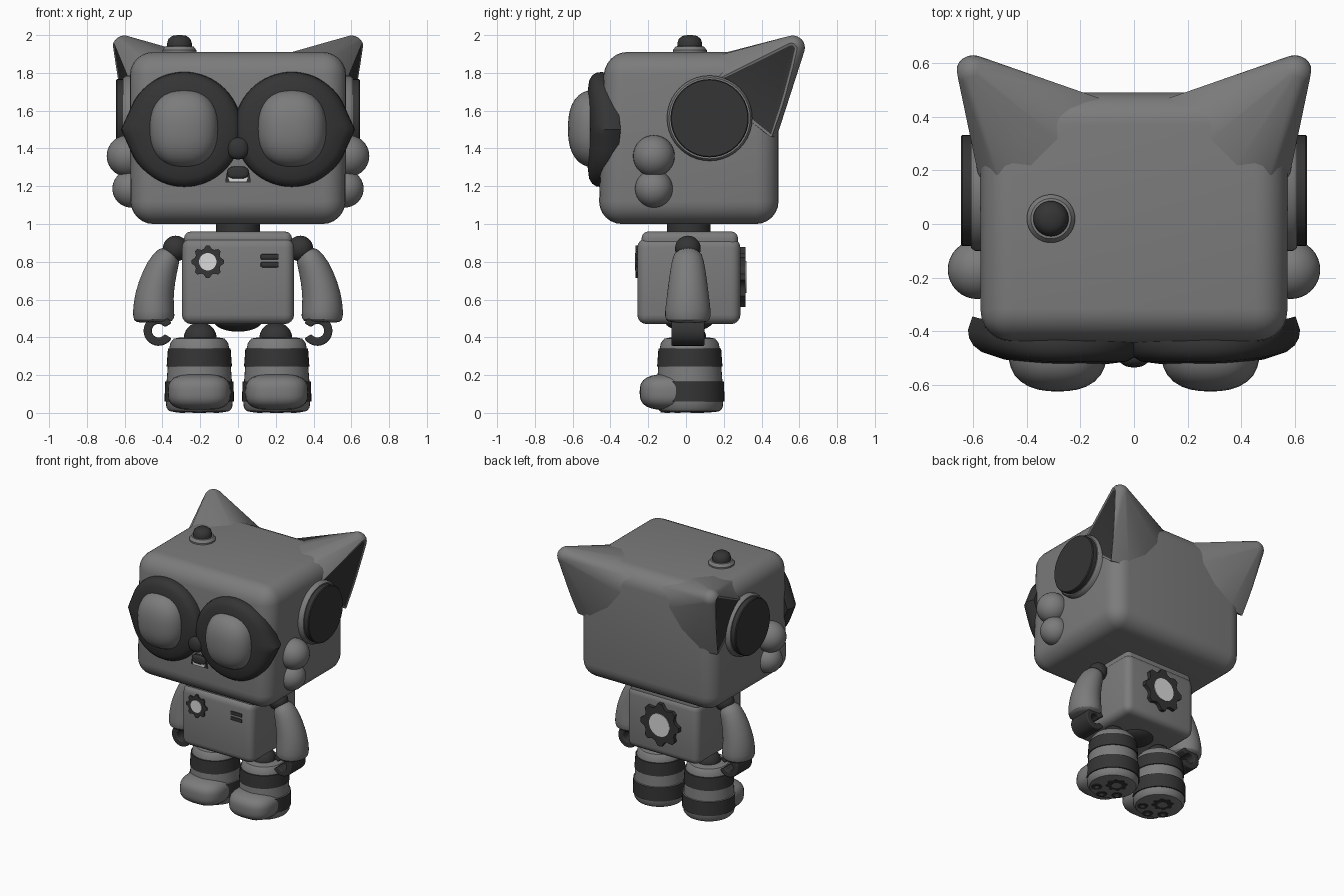
import bpy, bmesh, math
from math import sin, cos, pi, radians
from mathutils import Vector

if "Cube" in bpy.data.objects:
    bpy.data.objects.remove(bpy.data.objects["Cube"])


def material(name, v):
    m = bpy.data.materials.new(name)
    m.diffuse_color = (v, v, v, 1)
    m.use_nodes = True
    m.node_tree.nodes["Principled BSDF"].inputs["Base Color"].default_value = m.diffuse_color
    return m


GREY = material("mid grey", 0.2)
DARK = material("dark grey", 0.035)
WHITE = material("pale grey", 0.7)


def finish(name, bm, *mats):
    bmesh.ops.recalc_face_normals(bm, faces=bm.faces[:])
    me = bpy.data.meshes.new(name)
    bm.to_mesh(me)
    bm.free()
    for m in mats:
        me.materials.append(m)
    ob = bpy.data.objects.new(name, me)
    bpy.context.collection.objects.link(ob)
    return ob


def rounded_box(name, lo, hi, bevel, mat, seg=5, shape=None):
    bm = bmesh.new()
    bmesh.ops.create_cube(bm, size=1)
    lo, hi = Vector(lo), Vector(hi)
    for v in bm.verts:
        v.co = (lo + hi) / 2 + v.co * (hi - lo)
    bmesh.ops.bevel(bm, geom=bm.edges[:], offset=bevel, segments=seg,
                    profile=0.5, affect='EDGES')
    if shape:
        for v in bm.verts:
            shape(v.co)
    return finish(name, bm, mat)


def ball(name, loc, radii, mat, p=2.0):
    """Ellipsoid; p above 2 makes it boxier."""
    bm = bmesh.new()
    bmesh.ops.create_uvsphere(bm, u_segments=32, v_segments=20, radius=1)
    for v in bm.verts:
        n = sum(abs(c) ** p for c in v.co) ** (1 / p)
        v.co = [loc[i] + radii[i] * v.co[i] / n for i in range(3)]
    return finish(name, bm, mat)


def loft(name, rings, *mats):
    """Skin between rings of points, with closed ends."""
    bm = bmesh.new()
    rows = [[bm.verts.new(p) for p in ring] for ring in rings]
    n = len(rows[0])
    for a, b in zip(rows, rows[1:]):
        for i in range(n):
            bm.faces.new((a[i], a[(i + 1) % n], b[(i + 1) % n], b[i]))
    bm.faces.new(rows[0])
    bm.faces.new(rows[-1])
    return finish(name, bm, *mats)


def lathe(name, profile, loc, axis, *mats):
    rings = []
    for r, t in profile:
        ring = []
        for i in range(40):
            u, w = r * cos(i * pi / 20), r * sin(i * pi / 20)
            ring.append(Vector(loc) + Vector((t, u, w) if axis == 'x' else (u, w, t)))
        rings.append(ring)
    return loft(name, rings, *mats)


def prism(name, pts, a, b, mat, axis='y'):
    put = (lambda u, v, t: (u, t, v)) if axis == 'y' else (lambda u, v, t: (u, v, t))
    return loft(name, [[put(u, v, t) for u, v in pts] for t in (a, b)], mat)


def circle(cx, cy, r, n=32):
    return [(cx + r * cos(2 * pi * i / n), cy + r * sin(2 * pi * i / n)) for i in range(n)]


def gear(cx, cy, r, teeth=8):
    pts = []
    for i in range(teeth * 4):
        a = 2 * pi * (i + 0.5) / (teeth * 4)
        k = r if i % 4 in (0, 3) else r * 0.82
        pts.append((cx + k * cos(a), cy + k * sin(a)))
    return pts


# Head, leaning back slightly above its middle
def head_shape(co):
    if co.y < 0:
        co.y *= 1 - 0.07 * max(0, (co.z - 1.45) / 0.45)
    co.x *= 1 - 0.025 * abs(co.z - 1.5) / 0.45


rounded_box("head", (-0.582, -0.46, 1.0), (0.582, 0.49, 1.91), 0.12, GREY, 6, head_shape)

# Antenna light on the head
lathe("antenna_base", [(0.09, 1.88), (0.09, 1.92), (0.075, 1.94), (0.06, 1.942)],
      (-0.31, 0.02, 0), 'z', GREY)
lathe("antenna_light", [(0.066, 1.92), (0.066, 1.955), (0.058, 1.98), (0.038, 1.996), (0.012, 2.0)],
      (-0.31, 0.02, 0), 'z', DARK)

# Nose, mouth and teeth
ball("nose", (0, -0.495, 1.40), (0.057, 0.04, 0.058), DARK, 2.3)
prism("mouth", [(-0.035, 1.305), (0.035, 1.305), (0.06, 1.27), (0.068, 1.22), (-0.068, 1.22),
                (-0.06, 1.27)], -0.45, -0.464, DARK)
prism("teeth", [(-0.052, 1.25), (0.052, 1.25), (0.045, 1.225), (-0.045, 1.225)],
      -0.455, -0.467, WHITE)
ball("lip", (0, -0.462, 1.272), (0.056, 0.02, 0.032), DARK, 3)

for s, side in ((1, "right"), (-1, "left")):
    # Ear: hull of its base outline and a round tip, cut flat for the inner ear
    bm = bmesh.new()
    bmesh.ops.create_icosphere(bm, subdivisions=3, radius=0.065)
    for v in bm.verts:
        v.co += Vector((0.6, 0.565, 1.933))
    for p in ((0.13, 0.47, 1.86), (0.25, 0.29, 1.9), (0.36, 0.18, 1.9), (0.48, 0.09, 1.87),
              (0.585, 0.14, 1.73), (0.59, 0.3, 1.58), (0.6, 0.45, 1.46), (0.45, 0.48, 1.46),
              (0.3, 0.485, 1.58), (0.19, 0.485, 1.72), (0.35, 0.25, 1.6)):
        bm.verts.new(p)
    hull = bmesh.ops.convex_hull(bm, input=bm.verts[:])
    inner = {g for g in hull["geom_interior"] + hull["geom_unused"]
             if isinstance(g, bmesh.types.BMVert)}
    bmesh.ops.delete(bm, geom=list(inner), context='VERTS')
    a, b, c = Vector((0.57, 0.15, 1.72)), Vector((0.585, 0.45, 1.47)), Vector((0.66, 0.57, 1.95))
    cut = bmesh.ops.bisect_plane(bm, geom=bm.verts[:] + bm.edges[:] + bm.faces[:],
                                 plane_co=a, plane_no=(b - a).cross(c - a), clear_outer=True)
    rim = [g for g in cut["geom_cut"] if isinstance(g, bmesh.types.BMEdge)]
    face = bmesh.ops.holes_fill(bm, edges=rim, sides=0)["faces"]
    bmesh.ops.inset_region(bm, faces=face, thickness=0.012, depth=-0.004)
    for f in face:
        f.material_index = 1
    for v in bm.verts:
        v.co.x *= s
    finish(side + "_ear", bm, GREY, DARK)

    # Side disc and cheek balls
    lathe(side + "_disc_rim", [(0.226, s * 0.5), (0.226, s * 0.592), (0.215, s * 0.608)],
          (0, 0.125, 1.56), 'x', GREY)
    lathe(side + "_disc", [(0.207, s * 0.55), (0.207, s * 0.64), (0.202, s * 0.646)],
          (0, 0.125, 1.56), 'x', DARK)
    ball(side + "_upper_cheek", (s * 0.585, -0.17, 1.36), (0.11, 0.11, 0.11), GREY)
    ball(side + "_lower_cheek", (s * 0.565, -0.17, 1.187), (0.1, 0.1, 0.1), GREY)

    # Eye mask: round plate, pointed outwards and wrapped around the head
    rings = []
    for f, y in ((0.95, -0.39), (1, -0.445), (0.985, -0.475), (0.94, -0.497), (0.85, -0.513),
                 (0.6, -0.523), (0.05, -0.525)):
        ring = []
        for i in range(64):
            t = 2 * pi * i / 64
            off = min(t, 2 * pi - t)
            r = 0.305 * f / cos(max(0, radians(24.4) - off))
            u = r * cos(t)
            ring.append((s * (0.285 + u), y + 0.04 * (max(0, u) / 0.3) ** 2, 1.5 + r * sin(t)))
        rings.append(ring)
    loft(side + "_eye_mask", rings, DARK)
    ball(side + "_eye", (s * 0.285, -0.48, 1.505), (0.183, 0.145, 0.205), GREY, 2.4)

    # Arm, shoulder and hook hand
    ball(side + "_shoulder", (s * 0.33, 0.01, 0.87), (0.068, 0.068, 0.068), DARK)
    path = [(0.345, 0.855, 0.055, 0.07), (0.385, 0.81, 0.078, 0.085), (0.42, 0.72, 0.092, 0.1),
            (0.445, 0.62, 0.104, 0.112), (0.447, 0.53, 0.112, 0.124), (0.445, 0.492, 0.109, 0.12),
            (0.445, 0.476, 0.085, 0.095)]
    rings = []
    for k, (x, z, r, ry) in enumerate(path):
        p, q = path[max(k - 1, 0)], path[min(k + 1, len(path) - 1)]
        n = Vector((p[1] - q[1], q[0] - p[0])).normalized()
        rings.append([(s * (x + n.x * r * cos(i * pi / 12)), 0.01 + ry * sin(i * pi / 12),
                       z + n.y * r * cos(i * pi / 12)) for i in range(24)])
    arm = loft(side + "_arm", rings, GREY)
    arm.modifiers.new("smooth", 'SUBSURF').levels = 1
    arm.modifiers["smooth"].render_levels = 1
    arc = [radians(150 - 300 * i / 24) for i in range(25)]
    hook = [(0.42 + 0.08 * cos(t), 0.435 + 0.08 * sin(t)) for t in arc]
    hook += [(0.42 + 0.036 * cos(t), 0.435 + 0.036 * sin(t)) for t in reversed(arc)]
    hand = prism(side + "_hand", [(s * x, z) for x, z in hook], -0.078, 0.098, DARK)
    bev = hand.modifiers.new("round", 'BEVEL')
    bev.width, bev.segments, bev.limit_method, bev.angle_limit = 0.014, 3, 'ANGLE', radians(50)

    # Striped leg, hip joint and toe cap
    leg = lathe(side + "_leg",
                [(0.14, 0.006), (0.16, 0.01), (0.174, 0.028), (0.177, 0.06), (0.184, 0.061),
                 (0.181, 0.165), (0.173, 0.166), (0.167, 0.245), (0.173, 0.246), (0.166, 0.34),
                 (0.159, 0.341), (0.153, 0.37), (0.135, 0.393), (0.1, 0.4)],
                (s * 0.205, 0.02, 0), 'z', GREY, DARK)
    for f in leg.data.polygons:
        if 0.06 < f.center.z < 0.1655 or 0.245 < f.center.z < 0.3405:
            f.material_index = 1
    ball(side + "_hip_joint", (s * 0.2, 0.02, 0.395), (0.087, 0.087, 0.085), DARK)
    ball(side + "_toe_cap", (s * 0.205, -0.07, 0.11), (0.167, 0.175, 0.096), GREY, 3)

    # Paw pads under the foot
    prism(side + "_heel_pad", gear(s * 0.205, 0.06, 0.075), 0.002, 0.02, DARK, 'z')
    prism(side + "_heel_pad_centre", circle(s * 0.205, 0.06, 0.035), 0, 0.02, GREY, 'z')
    for dx, y in ((-0.09, -0.045), (0, -0.1), (0.09, -0.045)):
        prism(side + "_toe_pad", circle(s * 0.205 + dx, y, 0.036, 16), 0.002, 0.03, DARK, 'z')
        prism(side + "_toe_pad_centre", circle(s * 0.205 + dx, y, 0.015, 16), 0, 0.03, GREY, 'z')

# Torso, lid, neck and pelvis
rounded_box("torso", (-0.297, -0.258, 0.47), (0.297, 0.288, 0.925), 0.05, GREY, 4)
rounded_box("torso_lid", (-0.285, -0.235, 0.86), (0.285, 0.275, 0.96), 0.035, GREY, 4)
lathe("neck", [(0.116, 0.94), (0.116, 1.03)], (0, 0.015, 0), 'z', DARK)
ball("pelvis", (0, 0.015, 0.49), (0.13, 0.13, 0.06), DARK)

# Front gear and vents, back gear
prism("front_gear", gear(-0.16, 0.8, 0.087), -0.25, -0.267, DARK)
prism("front_gear_centre", circle(-0.16, 0.8, 0.046), -0.25, -0.271, WHITE)
for z in (0.826, 0.785):
    rounded_box("vent", (0.12, -0.266, z - 0.014), (0.215, -0.25, z + 0.014), 0.006, DARK, 2)
prism("back_gear", gear(0, 0.72, 0.16), 0.28, 0.315, DARK)
prism("back_gear_centre", circle(0, 0.72, 0.085), 0.28, 0.319, WHITE)

# Smooth shading with crisp edges
bpy.ops.object.select_all(action='SELECT')
bpy.context.view_layer.objects.active = bpy.data.objects["head"]
bpy.ops.object.shade_smooth_by_angle(angle=radians(35))
